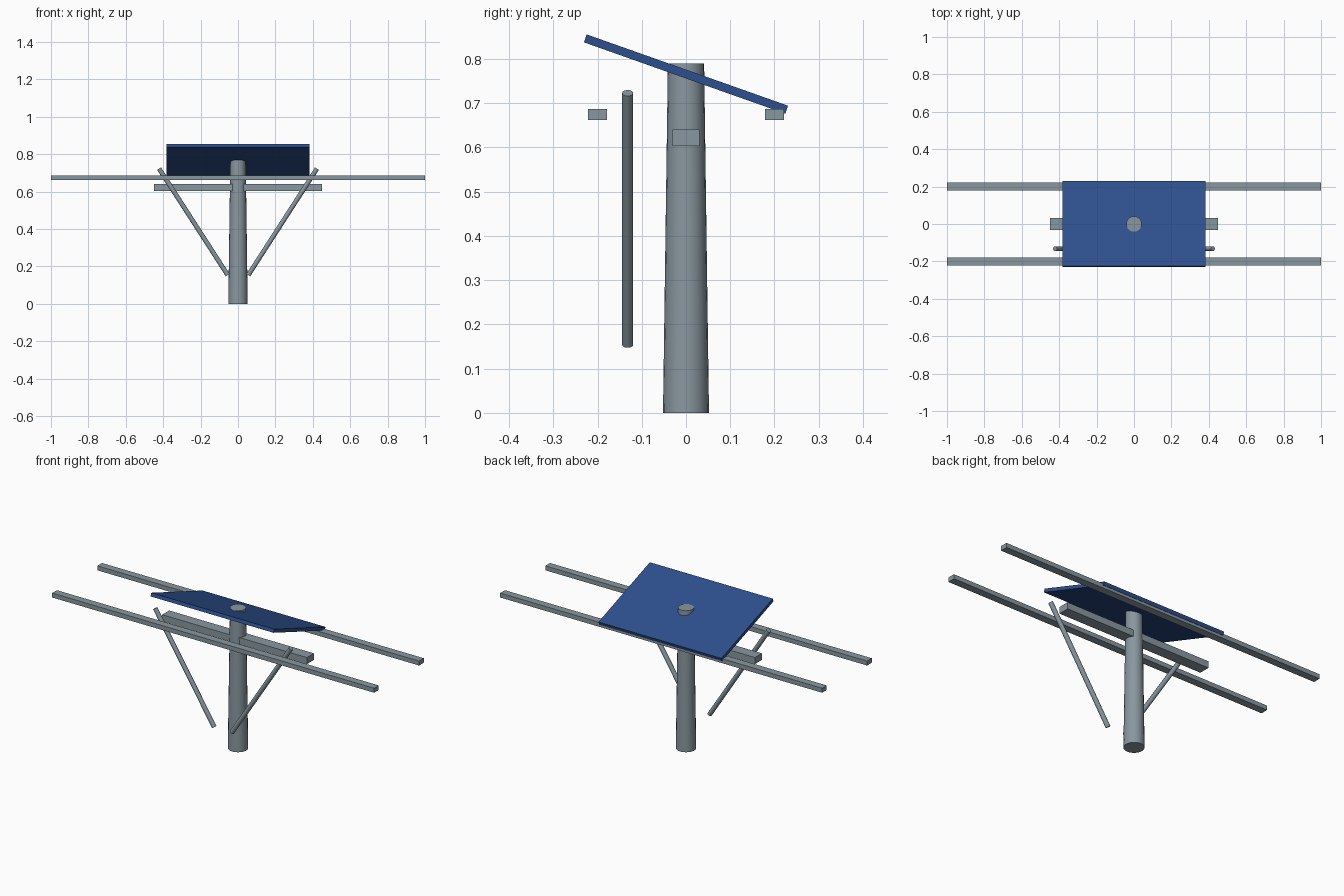
import bpy
import math
from mathutils import Vector

cube = bpy.data.objects.get("Cube")
if cube:
    bpy.data.objects.remove(cube, do_unlink=True)


def make_material(name, rgb):
    mat = bpy.data.materials.new(name)
    mat.use_nodes = True
    colour = (*rgb, 1.0)
    mat.diffuse_color = colour
    mat.node_tree.nodes["Principled BSDF"].inputs["Base Color"].default_value = colour
    return mat


steel = make_material("galvanised steel", (0.25, 0.31, 0.35))
panel_blue = make_material("panel blue", (0.027, 0.08, 0.27))


def box(name, centre, size, mat, tilt=0.0):
    bpy.ops.mesh.primitive_cube_add(size=1, location=centre, rotation=(tilt, 0, 0))
    obj = bpy.context.object
    obj.name = name
    obj.scale = size
    bpy.ops.object.transform_apply(location=False, rotation=False, scale=True)
    obj.data.materials.append(mat)
    return obj


def rod(name, start, end, r_start, r_end, sides, mat):
    start, end = Vector(start), Vector(end)
    axis = end - start
    bpy.ops.mesh.primitive_cone_add(vertices=sides, radius1=r_start, radius2=r_end,
                                    depth=axis.length, location=(start + end) / 2)
    obj = bpy.context.object
    obj.name = name
    obj.rotation_euler = axis.to_track_quat('Z', 'Y').to_euler()
    obj.data.materials.append(mat)
    bpy.ops.object.shade_smooth_by_angle(angle=math.radians(40))
    return obj


# Tapered post, passing through the panel
rod("post", (0, 0, 0), (0, 0, 0.79), 0.052, 0.041, 20, steel)

# Tilted panel, high edge to the front
box("panel", (0, 0, 0.766), (0.764, 0.483, 0.019), panel_blue, math.radians(-19.5))

# Cross beam on the post
box("cross_beam", (0, 0, 0.622), (0.9, 0.062, 0.037), steel)

# Long rails, front and back
for side, y in (("front", -0.2), ("back", 0.2)):
    box(side + "_rail", (0, y, 0.675), (2.0, 0.042, 0.025), steel)

# Slanted braces, mirrored left and right
for side, s in (("left", 1), ("right", -1)):
    rod(side + "_brace", (s * 0.055, -0.132, 0.154), (s * 0.422, -0.132, 0.723),
        0.0125, 0.0125, 16, steel)
